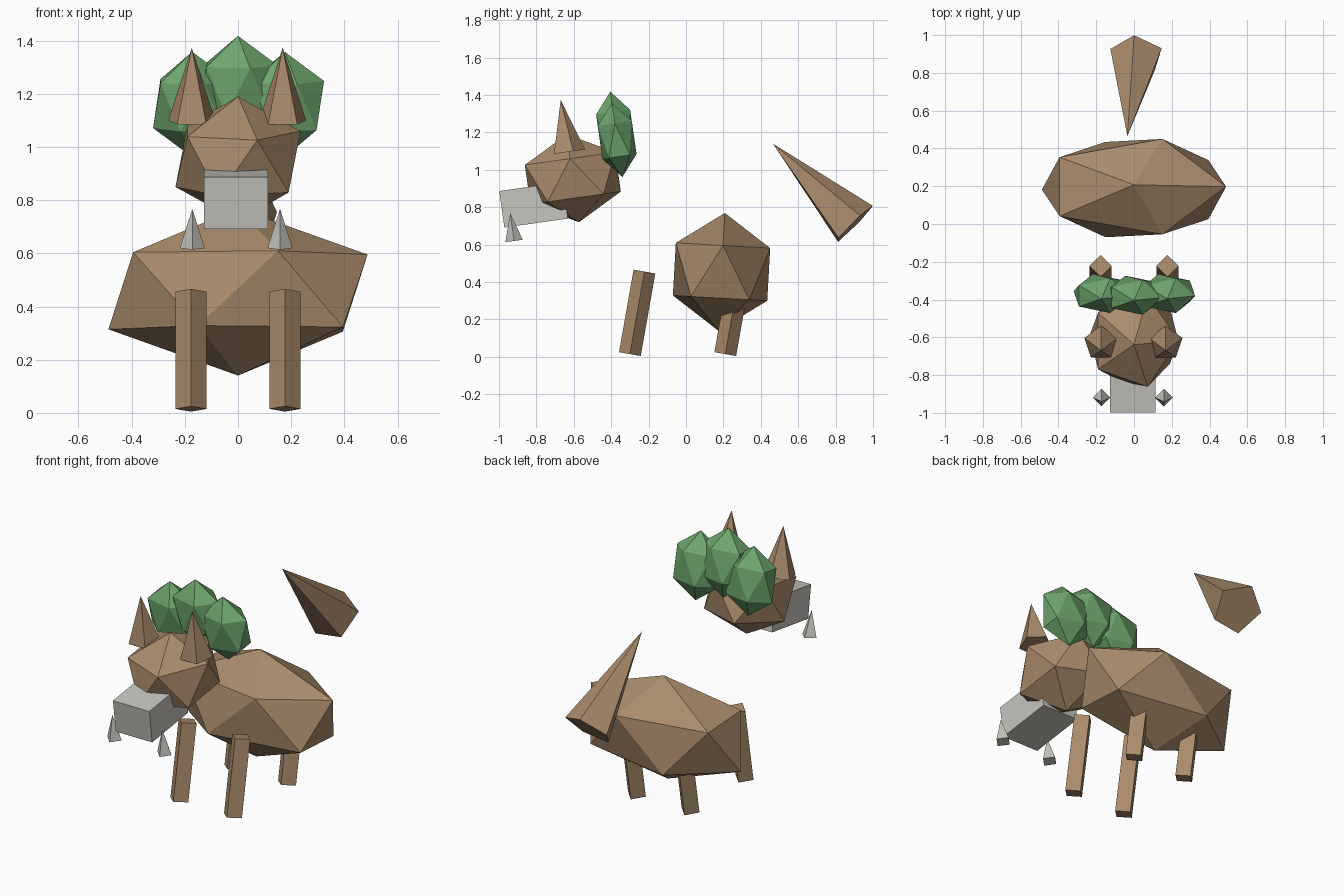
import bpy
import bmesh
import math
from mathutils import Matrix, Vector

cube = bpy.data.objects.get("Cube")
if cube:
    bpy.data.objects.remove(cube, do_unlink=True)


def make_material(name, rgb):
    mat = bpy.data.materials.new(name)
    mat.use_nodes = True
    color = (*rgb, 1.0)
    mat.diffuse_color = color
    mat.node_tree.nodes["Principled BSDF"].inputs["Base Color"].default_value = color
    return mat


BROWN = make_material("brown fur", (0.40, 0.26, 0.15))
GREEN = make_material("leaf green", (0.155, 0.375, 0.155))
GREY = make_material("pale grey", (0.57, 0.555, 0.51))


def finish(name, bm, mat, loc, rot):
    bmesh.ops.recalc_face_normals(bm, faces=bm.faces)
    mesh = bpy.data.meshes.new(name)
    bm.to_mesh(mesh)
    bm.free()
    mesh.materials.append(mat)
    obj = bpy.data.objects.new(name, mesh)
    obj.location = loc
    obj.rotation_euler = rot
    bpy.context.collection.objects.link(obj)
    return obj


def pitch(degrees):
    return (math.radians(degrees), 0, 0)


def gem(name, mat, loc, radii, rot):
    bm = bmesh.new()
    bmesh.ops.create_icosphere(bm, subdivisions=1, radius=1, matrix=Matrix.Diagonal((*radii, 1)))
    return finish(name, bm, mat, loc, rot)


def spike(name, mat, base, sides, bottom, top, height, rot):
    """Cone or prism whose base centre sits at the object origin."""
    bm = bmesh.new()
    bmesh.ops.create_cone(bm, cap_ends=True, segments=sides, radius1=bottom, radius2=top,
                          depth=height, matrix=Matrix.Translation((0, 0, height / 2)))
    bmesh.ops.remove_doubles(bm, verts=bm.verts, dist=0.0001)
    return finish(name, bm, mat, base, rot)


HEAD_TILT = pitch(8)
LEG_TILT = pitch(-10)

# Body and head
gem("body", BROWN, (0, 0.19, 0.455), (0.545, 0.297, 0.315), pitch(-3.2))
gem("head", BROWN, (0, -0.605, 0.955), (0.263, 0.287, 0.237), HEAD_TILT)

# Snout block
bm = bmesh.new()
bmesh.ops.create_cube(bm, size=1, matrix=Matrix.Diagonal((0.24, 0.343, 0.197, 1)))
finish("snout", bm, GREY, (-0.007, -0.815, 0.813), HEAD_TILT)

# Paired legs, ears, tusks and side mane tufts
for side, s in (("left", 1), ("right", -1)):
    for place, y in (("front", -0.30), ("hind", 0.21)):
        spike(f"{place}_leg_{side}", BROWN, (0.177 * s, y, 0.015), 4, 0.059, 0.059, 0.448, LEG_TILT)
    spike(f"ear_{side}", BROWN, (0.171 * s - 0.003, -0.631, 1.096), 5, 0.093, 0, 0.28, HEAD_TILT)
    spike(f"tusk_{side}", GREY, (0.165 * s - 0.007, -0.919, 0.62), 4, 0.047, 0, 0.149, HEAD_TILT)
    gem(f"mane_{side}", GREEN, (0.174 * s + 0.002, -0.368, 1.16), (0.165, 0.108, 0.2), HEAD_TILT)

gem("mane_middle", GREEN, (0, -0.377, 1.22), (0.165, 0.108, 0.2), HEAD_TILT)

# Tail: five-sided cone pointing up and forward
base, tip = Vector((0.015, 0.897, 0.707)), Vector((-0.035, 0.465, 1.14))
axis = (tip - base).normalized()
across = Vector((-0.1, 0.7, 0.7)).cross(axis).normalized()
frame = Matrix((across, axis.cross(across), axis)).transposed()
spike("tail", BROWN, base, 5, 0.144, 0, (tip - base).length, frame.to_euler())
